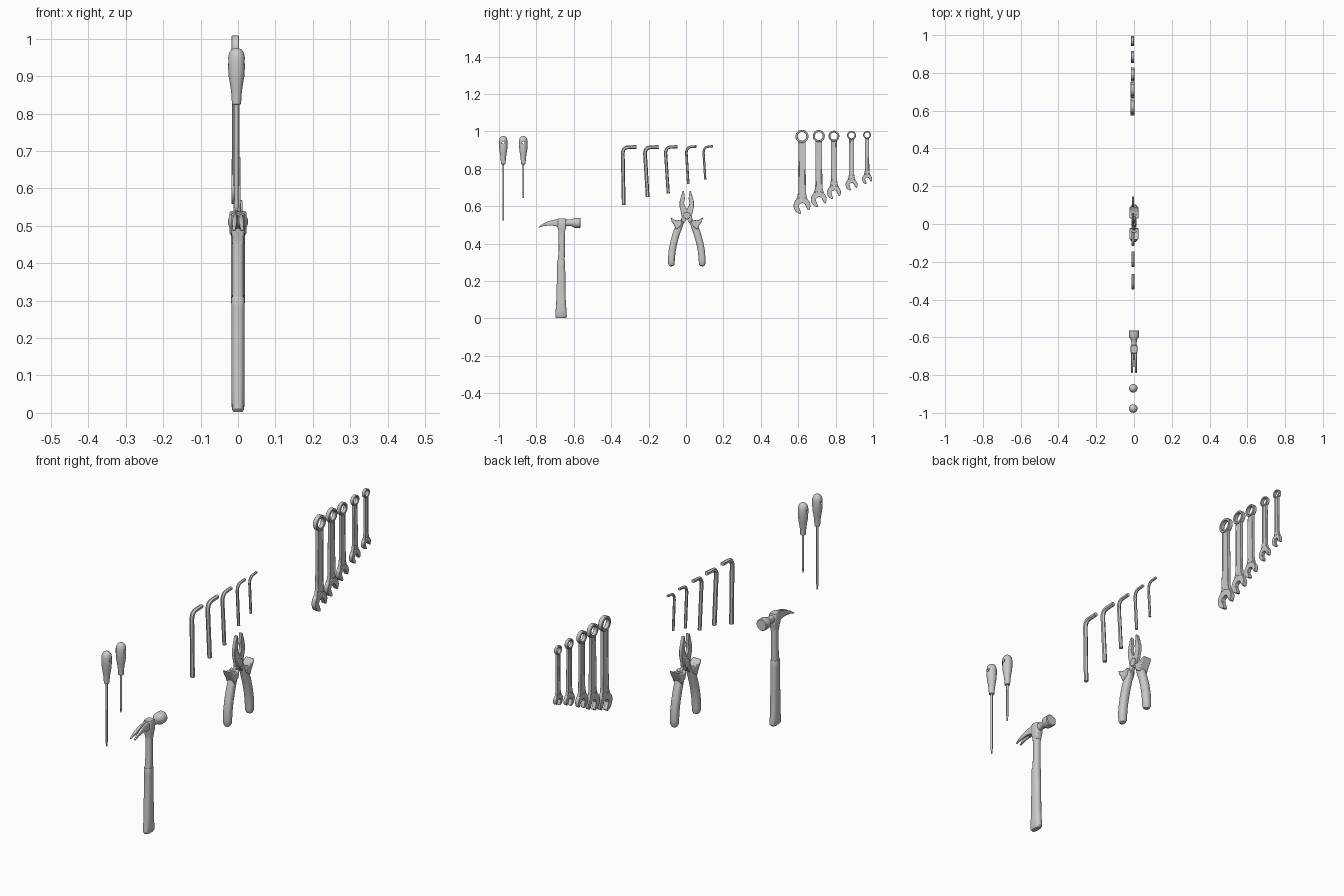
import bpy, bmesh, math
from mathutils import Vector

if "Cube" in bpy.data.objects:
    bpy.data.objects.remove(bpy.data.objects["Cube"])


def finish(name, bm, bevel=0, angle=35):
    bmesh.ops.recalc_face_normals(bm, faces=bm.faces)
    me = bpy.data.meshes.new(name)
    bm.to_mesh(me)
    bm.free()
    ob = bpy.data.objects.new(name, me)
    bpy.context.collection.objects.link(ob)
    if bevel:
        m = ob.modifiers.new("bevel", 'BEVEL')
        m.width, m.segments, m.limit_method = bevel, 2, 'ANGLE'
        m.angle_limit = math.radians(40)
    bpy.ops.object.select_all(action='DESELECT')
    ob.select_set(True)
    bpy.context.view_layer.objects.active = ob
    bpy.ops.object.shade_smooth_by_angle(angle=math.radians(angle))
    return ob


def loft(name, stations, sides=20, power=2, x=0, angle=35):
    """Sweep along a path in the YZ plane; station = y, z, half width, half depth, x offset."""
    bm = bmesh.new()
    rings = []
    for i, s in enumerate(stations):
        a, b = stations[max(i - 1, 0)], stations[min(i + 1, len(stations) - 1)]
        t = Vector((b[0] - a[0], b[1] - a[1])).normalized()
        off = x + (s[4] if len(s) > 4 else 0)
        ring = []
        for k in range(sides):
            q = 2 * math.pi * k / sides
            c, d = (math.copysign(abs(v) ** (2 / power), v) for v in (math.cos(q), math.sin(q)))
            ring.append(bm.verts.new((off + s[3] * d, s[0] + t.y * c * s[2], s[1] - t.x * c * s[2])))
        rings.append(ring)
    for r, u in zip(rings, rings[1:]):
        for k in range(sides):
            n = (k + 1) % sides
            bm.faces.new((r[k], r[n], u[n], u[k]))
    bm.faces.new(rings[0])
    bm.faces.new(rings[-1])
    return finish(name, bm, angle=angle)


def plate(name, pts, x0, x1, bevel=.002, recess=0):
    """Extrude a YZ outline through x."""
    bm = bmesh.new()
    f = bm.faces.new([bm.verts.new((x0, y, z)) for y, z in pts])
    r = bmesh.ops.extrude_face_region(bm, geom=[f])
    for v in r['geom']:
        if isinstance(v, bmesh.types.BMVert):
            v.co.x = x1
    bmesh.ops.recalc_face_normals(bm, faces=bm.faces)
    if recess:
        caps = [f for f in bm.faces if abs(f.normal.x) > .9]
        bmesh.ops.inset_individual(bm, faces=caps, thickness=.005, depth=0)
        bmesh.ops.inset_individual(bm, faces=caps, thickness=.001, depth=-recess)
    return finish(name, bm, bevel)


def ring(name, x, y, z, outer, inner, h, seg=36):
    """Flat ring with chamfered rims, axis along x."""
    e = .002
    prof = [(inner, -h + e), (inner + e, -h), (outer - e, -h), (outer, -h + e),
            (outer, h - e), (outer - e, h), (inner + e, h), (inner, h - e)]
    bm = bmesh.new()
    rows = []
    for k in range(seg):
        a = 2 * math.pi * k / seg
        rows.append([bm.verts.new((x + p, y + r * math.cos(a), z + r * math.sin(a))) for r, p in prof])
    for k in range(seg):
        a, b = rows[k], rows[(k + 1) % seg]
        for j in range(8):
            n = (j + 1) % 8
            bm.faces.new((a[j], a[n], b[n], b[j]))
    return finish(name, bm)


# Screwdrivers: pierced handle and slim shaft
for i, (y, tip) in enumerate([(-.977, .525), (-.87, .645)]):
    prof = [(.824, .009), (.826, .012), (.86, .0145), (.88, .0175), (.90, .021), (.925, .0225),
            (.95, .0225), (.963, .0195), (.971, .014), (.975, .007), (.976, .002)]
    handle = loft(f"screwdriver_handle_{i}", [(y, z, r, r) for z, r in prof], 24, x=-.004)
    cutter = ring(f"hole_cutter_{i}", 0, y, .94, .0065, .003, .05, 16)
    bpy.data.objects.remove(cutter)
    bm = bmesh.new()
    bmesh.ops.create_cone(bm, cap_ends=True, segments=16, radius1=.0065, radius2=.0065, depth=.1)
    for v in bm.verts:
        v.co = Vector((v.co.z, y + v.co.y, .94 - v.co.x))
    cutter = finish(f"hole_cutter_{i}", bm)
    cutter.hide_render = True
    cutter.hide_set(True)
    m = handle.modifiers.new("hole", 'BOOLEAN')
    m.operation, m.object = 'DIFFERENCE', cutter
    loft(f"screwdriver_shaft_{i}", [(y, tip, .004, .0012), (y, tip + .025, .005, .005),
                                    (y, .83, .005, .005)], 12, x=-.004)

# Hammer: grip, neck, socket, striking face, split claw
loft("hammer_grip", [(-.668, .003, .026, .012), (-.668, .010, .031, .0165), (-.668, .04, .029, .0175),
                     (-.668, .10, .025, .0175), (-.668, .17, .0235, .0175), (-.667, .23, .0225, .0175),
                     (-.668, .28, .021, .0175), (-.668, .305, .022, .0185), (-.668, .310, .02, .017)],
     24, 2.6)
loft("hammer_neck", [(-.668, .30, .019, .0155), (-.664, .36, .0165, .015), (-.664, .48, .0165, .015)],
     24, 2.6)
loft("hammer_socket", [(-.664, .452, .017, .0155), (-.664, .47, .018, .016), (-.664, .485, .023, .019),
                       (-.664, .528, .023, .019), (-.664, .534, .02, .016)], 24, 4)
loft("hammer_face", [(-.665, .51, .02, .016), (-.63, .511, .017, .014), (-.612, .511, .018, .016),
                     (-.60, .511, .025, .025), (-.594, .511, .027, .027), (-.567, .511, .027, .027),
                     (-.563, .511, .024, .024)], 28)
for s in (-1, 1):
    loft(f"hammer_claw_{'lr'[s > 0]}",
         [(-.665, .510, .021, .009, s * .007), (-.69, .511, .019, .008, s * .0072),
          (-.715, .511, .0145, .007, s * .008), (-.74, .507, .0105, .0062, s * .009),
          (-.765, .499, .006, .0055, s * .010), (-.789, .487, .0015, .004, s * .011)], 16, 4)

# Hex keys
for i, (yb, zb, yt, ye, r) in enumerate([(-.333, .607, -.338, -.264, .010), (-.205, .650, -.219, -.146, .010),
                                         (-.095, .669, -.109, -.045, .0085), (.012, .719, .002, .057, .007),
                                         (.103, .742, .094, .145, .006)]):
    zt = .925 - r
    path = [(yb, zb)]
    for k in range(9):
        t = k / 8
        path.append((yt + .03 * t * t, zt - .035 * (1 - t) ** 2))
    path.append((ye, zt + .002))
    loft(f"hex_key_{i}", [(y, z, r, r) for y, z in path], 6, x=-.005)

# Pliers: mirrored jaws, grips and guards around a pivot
C = .004
for s in (-1, 1):
    side = 'lr'[s > 0]
    jaw = [(.015, .683), (.021, .682), (.030, .655), (.038, .625), (.038, .595), (.030, .562), (.026, .54),
           (.048, .50), (.030, .485), (.004, .525), (-.012, .54), (-.006, .565), (.003, .59), (.012, .605),
           (.015, .62), (.010, .64)]
    plate(f"plier_jaw_{side}", [(C + s * u, z) for u, z in jaw], -.008, .007, .0015)
    grip = [(.032, .522, .017, .016), (.042, .493, .019, .018), (.058, .447, .019, .019),
            (.071, .40, .019, .019), (.079, .355, .019, .019), (.082, .315, .018, .019),
            (.082, .292, .0175, .017), (.081, .282, .013, .012), (.0805, .279, .005, .005)]
    loft(f"plier_grip_{side}", [(C + s * u, z, a, b) for u, z, a, b in grip], 20, 2.5)
    guard = [(.024, .530), (.042, .523), (.066, .528), (.088, .541), (.080, .518), (.066, .496),
             (.058, .475), (.03, .495)]
    plate(f"plier_guard_{side}", [(C + s * u, z) for u, z in guard], -.023, .023, .004)
bm = bmesh.new()
bmesh.ops.create_cone(bm, cap_ends=True, segments=24, radius1=.019, radius2=.019, depth=.024)
for v in bm.verts:
    v.co = Vector((v.co.z, C + v.co.y, .55 - v.co.x))
finish("plier_pivot", bm, .002)

# Combination wrenches: ring end, recessed shaft, tilted open jaw
for i, (y, top, ro, low, R, hw) in enumerate([(.620, 1.009, .035, .559, .045, .021),
                                              (.710, 1.007, .032, .596, .042, .019),
                                              (.791, 1.004, .029, .638, .037, .017),
                                              (.885, 1.003, .024, .684, .032, .014),
                                              (.968, 1.002, .021, .719, .027, .012)]):
    X, h = -.0075, .0105 - .0007 * i
    cz, rz = low + .97 * R, top - ro
    ring(f"wrench_ring_{i}", X, y, rz, ro, ro * .66, h)
    d = math.radians(-66)
    local = [(math.cos(a), math.sin(a)) for a in (math.radians(34 + 292 * k / 28) for k in range(29))]
    local += [(.72, -.42), (-.05, -.40), (-.28, -.2), (-.28, .2), (-.05, .40), (.72, .42)]
    plate(f"wrench_jaw_{i}", [(y + R * (p * math.cos(d) - q * math.sin(d)),
                               cz + R * (p * math.sin(d) + q * math.cos(d))) for p, q in local],
          X - h, X + h, .0015)
    half = [(.8 * R, cz + .5 * R), (.62 * R, cz + .9 * R), (hw + .002, cz + 1.3 * R), (hw, cz + 1.7 * R),
            (hw * .9, rz - ro * 1.3), (hw * .9, rz - ro * .82)]
    plate(f"wrench_shaft_{i}", [(y + u, z) for u, z in half] + [(y - u, z) for u, z in half[::-1]],
          X - h * .75, X + h * .75, .002, recess=.0015)
